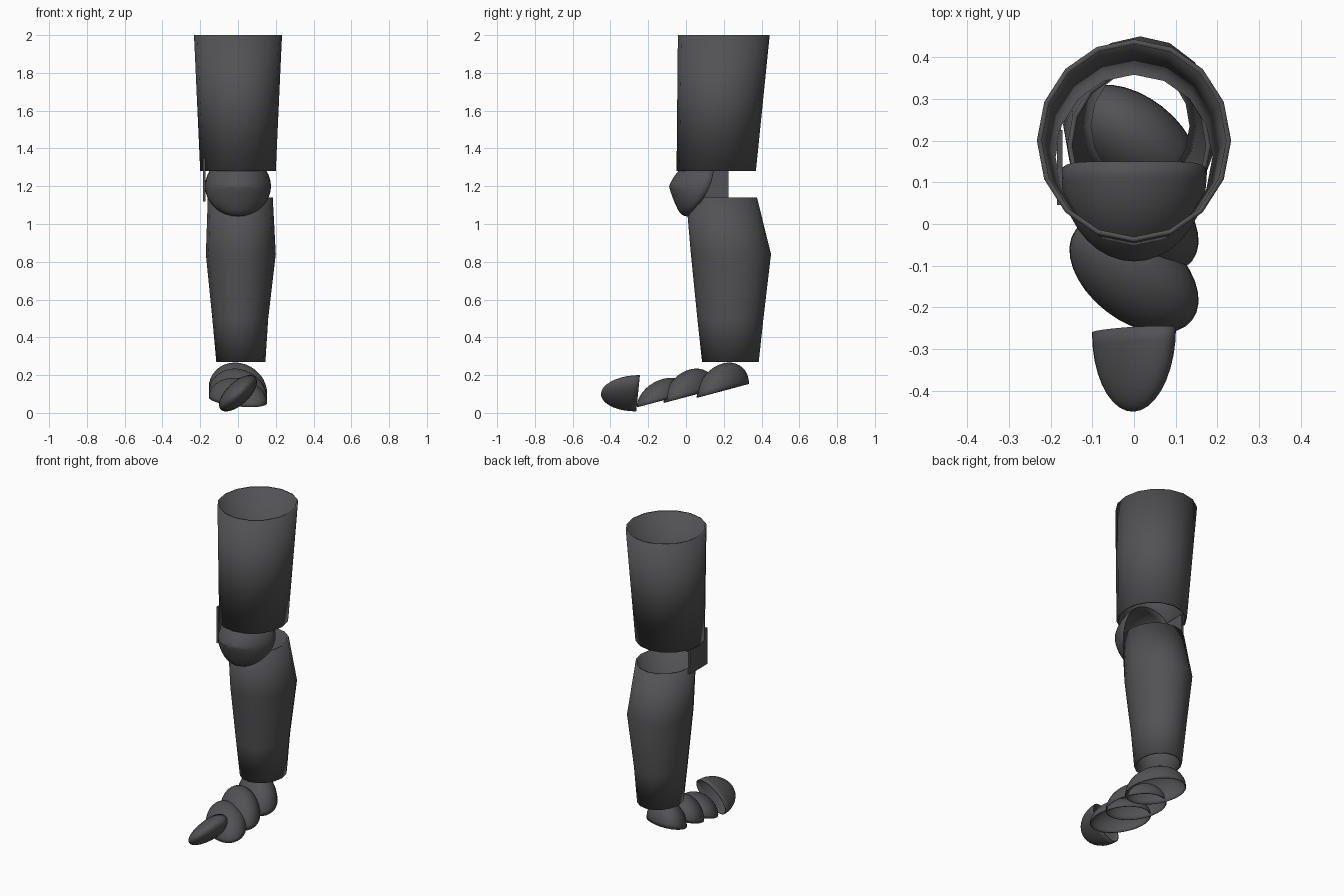
import bpy, bmesh, math
from mathutils import Vector, Matrix

cube = bpy.data.objects.get("Cube")
if cube:
    bpy.data.objects.remove(cube, do_unlink=True)

steel = bpy.data.materials.new("dark_steel")
steel.use_nodes = True
colour = (0.085, 0.085, 0.09, 1)
steel.diffuse_color = colour
steel.node_tree.nodes["Principled BSDF"].inputs["Base Color"].default_value = colour


def loft(name, rings, tip=None, thickness=0.012):
    """Skin stacked rings of points into an open shell, closed at a tip if given."""
    bm = bmesh.new()
    loops = [[bm.verts.new(p) for p in ring] for ring in rings]
    n = len(loops[0])
    for a, b in zip(loops, loops[1:]):
        for i in range(n):
            j = (i + 1) % n
            bm.faces.new((a[i], a[j], b[j], b[i]))
    if tip is not None:
        pole = bm.verts.new(tip)
        for i in range(n):
            bm.faces.new((loops[-1][i], loops[-1][(i + 1) % n], pole))
    mesh = bpy.data.meshes.new(name)
    bm.to_mesh(mesh)
    bm.free()
    mesh.materials.append(steel)
    obj = bpy.data.objects.new(name, mesh)
    bpy.context.collection.objects.link(obj)
    shell = obj.modifiers.new("plate_thickness", "SOLIDIFY")
    shell.thickness = thickness
    shell.offset = -1
    bpy.ops.object.select_all(action="DESELECT")
    obj.select_set(True)
    bpy.context.view_layer.objects.active = obj
    bpy.ops.object.shade_smooth_by_angle(angle=math.radians(40))
    return obj


def tube(name, sections, sides=16):
    """Sections are (z, centre x, centre y, radius x, radius y), bottom first."""
    turns = [math.tau * i / sides for i in range(sides)]
    loft(name, [[(cx + rx * math.cos(t), cy + ry * math.sin(t), z) for t in turns]
                for z, cx, cy, rx, ry in sections])


def dome(name, place, sides=32, steps=9):
    """Half sphere whose unit coordinates are mapped through place()."""
    rings = []
    for k in range(steps):
        a = k / steps * math.pi / 2
        rings.append([place(math.cos(a) * math.cos(math.tau * i / sides),
                            math.cos(a) * math.sin(math.tau * i / sides),
                            math.sin(a)) for i in range(sides)])
    loft(name, rings, place(0, 0, 1), thickness=0.005)


# Thigh and shin sleeves
tube("thigh_guard", [(1.28, 0, 0.16, 0.2, 0.21), (2.0, 0, 0.2, 0.233, 0.243)])
tube("shin_guard", [(0.27, 0.015, 0.235, 0.13, 0.15),
                    (0.5, 0.012, 0.235, 0.148, 0.175),
                    (0.84, 0.015, 0.238, 0.185, 0.212),
                    (1.14, 0.012, 0.188, 0.172, 0.188)])


# Knee cup, its rim sweeping back towards the top
def knee(u, v, w):
    z = 1.2 + 0.16 * v
    rim = 0.15 - 0.14 * ((1 - v) / 2) ** 2.5
    depth = 0.215 - 0.6 * max(0, 1.2 - z)
    return Vector((0.175 * u, rim - depth * w, z))


dome("knee_cup", knee)

# Hinge plate on the right side of the knee
bm = bmesh.new()
bmesh.ops.create_cube(bm, size=1, matrix=Matrix.Translation((-0.178, 0.135, 1.235))
                      @ Matrix.Diagonal((0.014, 0.18, 0.23, 1)))
mesh = bpy.data.meshes.new("knee_hinge_plate")
bm.to_mesh(mesh)
bm.free()
mesh.materials.append(steel)
bpy.context.collection.objects.link(bpy.data.objects.new("knee_hinge_plate", mesh))

# Overlapping foot plates: skewed oval domes stepping down to the front
yaw = Matrix.Rotation(math.radians(-38), 3, "Z")
for name, cy, cz, height in (("heel_plate", 0.195, 0.117, 0.145),
                             ("instep_plate", 0.02, 0.09, 0.14),
                             ("forefoot_plate", -0.122, 0.067, 0.113)):
    def foot(u, v, w):
        p = yaw @ Vector((0.177 * u, 0.11 * v, height * w))
        return Vector((p.x, cy + p.y, cz + p.z + 0.26 * p.y))
    dome(name, foot)


# Toe cap: narrow oval rolled to one side, pointing forward
def toe(u, v, w):
    roll = math.radians(43)
    a, b = 0.126 * u, 0.06 * v
    x = a * math.cos(roll) - b * math.sin(roll)
    z = a * math.sin(roll) + b * math.cos(roll)
    return Vector((x, -0.254 + 0.1 * z - 0.196 * w, 0.104 + z))


dome("toe_cap", toe)
